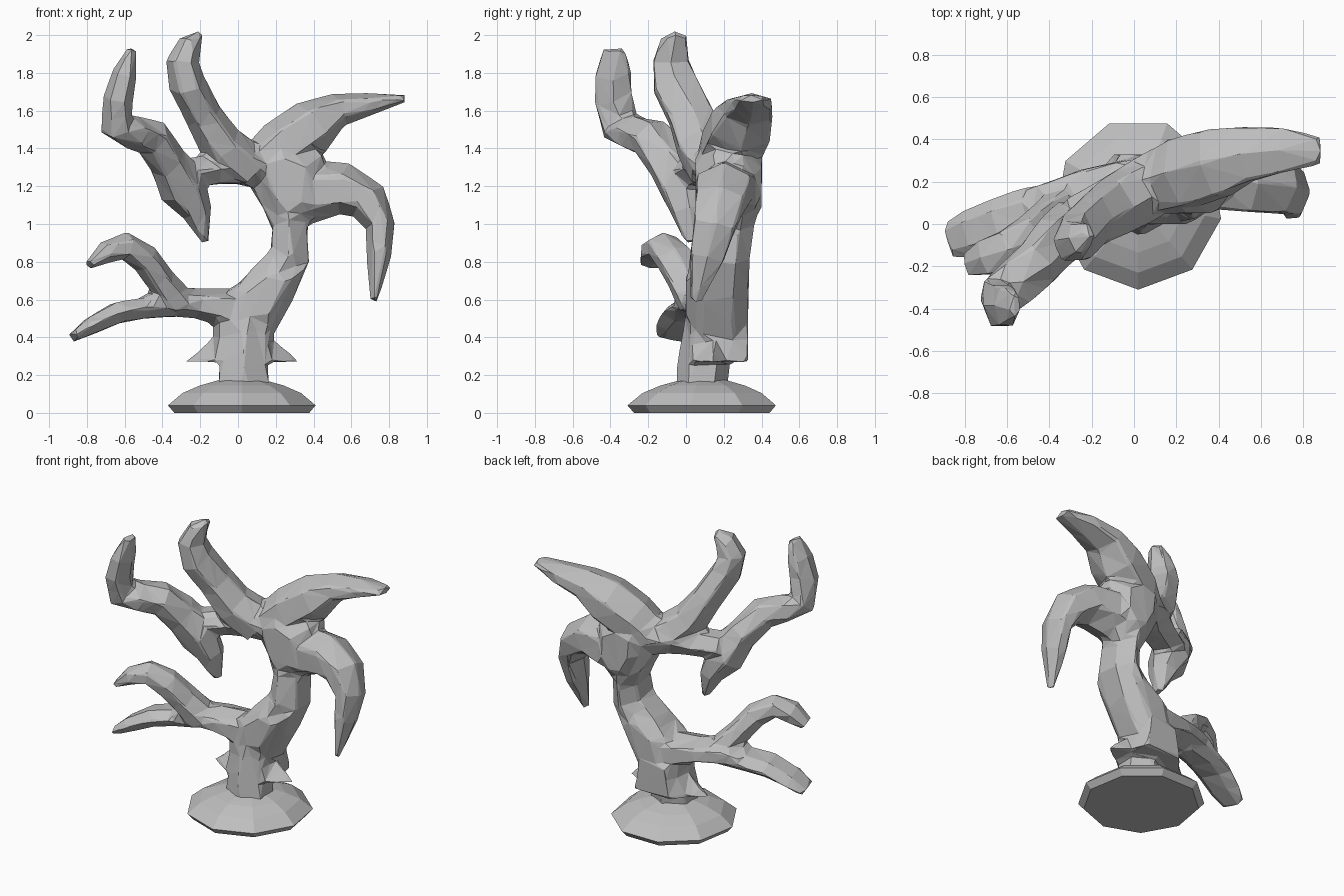
import bpy, bmesh, math
from mathutils import Vector

bark = bpy.data.materials.new("stone grey")
bark.diffuse_color = (0.52, 0.52, 0.52, 1)


def finish(name, bm):
    bmesh.ops.recalc_face_normals(bm, faces=bm.faces)
    mesh = bpy.data.meshes.new(name)
    bm.to_mesh(mesh)
    bm.free()
    mesh.materials.append(bark)
    obj = bpy.data.objects.new(name, mesh)
    bpy.context.collection.objects.link(obj)
    return obj


def skin(bm, rings):
    """Bridge successive rings of vertices and cap both ends."""
    faces = []
    for a, b in zip(rings, rings[1:]):
        n = len(a)
        for i in range(n):
            j = (i + 1) % n
            faces.append(bm.faces.new((a[i], a[j], b[j], b[i])))
    faces += [bm.faces.new(rings[0]), bm.faces.new(rings[-1])]
    bmesh.ops.triangulate(bm, faces=faces, quad_method='SHORT_EDGE')


def limb(bm, path, turned=False):
    """Six-sided limb; each point is x, y, z, half width in front view, half depth."""
    pts = [Vector(p[:3]) for p in path]
    fit = 1 / math.cos(math.pi / 6)
    wide, thick = (fit, 1) if turned else (1, fit)
    rings = []
    for k, p in enumerate(path):
        t = (pts[min(k + 1, len(pts) - 1)] - pts[max(k - 1, 0)]).normalized()
        across = t.cross(Vector((0, 1, 0))).normalized()
        deep = across.cross(t).normalized()
        ring = []
        for i in range(6):
            a = math.pi * i / 3 + (math.pi / 6 if turned else 0)
            ring.append(bm.verts.new(pts[k] + across * math.cos(a) * p[3] * wide
                                     + deep * math.sin(a) * p[4] * thick))
        rings.append(ring)
    skin(bm, rings)


def knot(bm, outline, y0, y1, bulge):
    """Convex swelling where limbs meet: front outline between two depths."""
    c = sum((Vector(p) for p in outline), Vector((0, 0))) / len(outline)
    verts = []
    for x, z in outline:
        sx, sz = c.x + (x - c.x) * 0.55, c.y + (z - c.y) * 0.55
        verts += [bm.verts.new((x, y, z)) for y in (y0 + bulge, y1 - bulge)]
        verts += [bm.verts.new((sx, y, sz)) for y in (y0, y1)]
    bmesh.ops.convex_hull(bm, input=verts)


# Round foot
bm = bmesh.new()
rings = []
for r, z in ((0.37, 0), (0.405, 0.04), (0.325, 0.105), (0.23, 0.145), (0.12, 0.175)):
    rings.append([bm.verts.new((0.02 + r * math.cos(a) * 0.98, 0.095 + r * math.sin(a), z))
                  for a in (math.radians(-90 + 40 * i) for i in range(9))])
skin(bm, rings)
finish("foot", bm)

tree = bmesh.new()

# Short stem between foot and trunk
limb(tree, [(0.03, 0.08, 0.14, 0.135, 0.14), (0.03, 0.095, 0.27, 0.125, 0.14),
            (0.04, 0.12, 0.42, 0.13, 0.14), (0.08, 0.15, 0.60, 0.13, 0.14)], True)

# Flared root skirt with pointed corners
outer = [(0.33, 0.14), (0.20, 0.22), (0.17, 0.33), (-0.10, 0.33), (-0.17, 0.24),
         (-0.29, 0.15), (-0.12, 0.03), (0.0, -0.02), (0.17, 0.02)]
upper = [(0.18, 0.15), (0.17, 0.24), (0.14, 0.33), (-0.07, 0.33), (-0.11, 0.25),
         (-0.13, 0.16), (-0.10, 0.05), (0.0, 0.0), (0.15, 0.02)]
skin(tree, [[tree.verts.new((x, y, z)) for x, y in loop]
            for loop, z in ((outer, 0.27), (upper, 0.40), (upper, 0.48))])

# Trunk sweeping up and over into the arch, with swellings at the forks
limb(tree, [(0.03, 0.165, 0.36, 0.12, 0.165), (0.07, 0.165, 0.48, 0.135, 0.165),
            (0.165, 0.17, 0.66, 0.14, 0.165), (0.275, 0.18, 0.83, 0.105, 0.165),
            (0.275, 0.20, 0.98, 0.09, 0.16), (0.25, 0.23, 1.14, 0.13, 0.175),
            (0.14, 0.21, 1.30, 0.12, 0.16), (0.0, 0.15, 1.325, 0.11, 0.14),
            (-0.13, 0.09, 1.285, 0.075, 0.12), (-0.28, 0.02, 1.27, 0.075, 0.11)], True)
knot(tree, [(-0.04, 0.65), (0.18, 0.82), (0.36, 0.77), (0.27, 0.6), (0.17, 0.42),
            (-0.09, 0.43)], 0.0, 0.33, 0.06)
knot(tree, [(0.07, 1.42), (0.22, 1.47), (0.45, 1.37), (0.46, 1.10), (0.35, 0.97), (0.19, 0.99),
            (0.09, 1.2)], 0.05, 0.40, 0.10)

# Low left branch and its two fingers
limb(tree, [(0.12, 0.17, 0.53, 0.12, 0.14), (-0.04, 0.16, 0.55, 0.11, 0.14),
            (-0.22, 0.13, 0.58, 0.08, 0.13), (-0.38, 0.08, 0.59, 0.08, 0.12),
            (-0.48, 0.05, 0.57, 0.06, 0.12)])
limb(tree, [(-0.34, 0.09, 0.57, 0.06, 0.11), (-0.50, 0.05, 0.555, 0.055, 0.13),
            (-0.64, 0.0, 0.53, 0.055, 0.13), (-0.78, -0.05, 0.46, 0.045, 0.12),
            (-0.875, -0.075, 0.40, 0.025, 0.09)], True)
limb(tree, [(-0.32, 0.07, 0.59, 0.09, 0.11), (-0.41, 0.01, 0.70, 0.08, 0.10),
            (-0.49, -0.06, 0.815, 0.08, 0.095), (-0.60, -0.12, 0.885, 0.075, 0.09),
            (-0.70, -0.16, 0.85, 0.06, 0.085), (-0.79, -0.19, 0.78, 0.025, 0.055)])

# Twisting left branch with its hanging spur
limb(tree, [(-0.172, 0.03, 0.90, 0.02, 0.035), (-0.215, 0.02, 1.06, 0.08, 0.09),
            (-0.29, -0.01, 1.19, 0.135, 0.12), (-0.37, -0.08, 1.33, 0.105, 0.12),
            (-0.46, -0.19, 1.46, 0.105, 0.105), (-0.56, -0.28, 1.485, 0.09, 0.11),
            (-0.645, -0.35, 1.52, 0.09, 0.10), (-0.635, -0.385, 1.66, 0.08, 0.10),
            (-0.60, -0.385, 1.80, 0.065, 0.095), (-0.56, -0.38, 1.93, 0.025, 0.055)])

# Tall branch
limb(tree, [(0.05, 0.16, 1.30, 0.13, 0.14), (-0.09, 0.08, 1.42, 0.12, 0.13),
            (-0.185, 0.02, 1.58, 0.10, 0.115), (-0.27, -0.06, 1.74, 0.10, 0.115),
            (-0.295, -0.08, 1.86, 0.09, 0.095), (-0.255, -0.065, 1.95, 0.065, 0.075),
            (-0.205, -0.03, 2.005, 0.018, 0.04)])

# Broad branch reaching up to the right
limb(tree, [(0.10, 0.19, 1.28, 0.14, 0.14), (0.23, 0.24, 1.41, 0.145, 0.16),
            (0.39, 0.29, 1.515, 0.15, 0.16), (0.53, 0.33, 1.605, 0.09, 0.13),
            (0.70, 0.35, 1.635, 0.06, 0.105), (0.885, 0.345, 1.665, 0.02, 0.065)])

# Drooping right claw
limb(tree, [(0.24, 0.22, 1.14, 0.16, 0.15), (0.40, 0.22, 1.17, 0.165, 0.15),
            (0.56, 0.20, 1.19, 0.14, 0.145), (0.69, 0.18, 1.12, 0.115, 0.13),
            (0.755, 0.15, 0.99, 0.08, 0.11), (0.745, 0.11, 0.82, 0.065, 0.09),
            (0.72, 0.05, 0.59, 0.018, 0.03)])

# Fuse the limbs into one faceted skin
body = finish("twisted_tree", tree)
fuse = body.modifiers.new("fuse", 'REMESH')
fuse.mode = 'VOXEL'
fuse.voxel_size = 0.016
soften = body.modifiers.new("soften", 'SMOOTH')
soften.factor = 0.5
soften.iterations = 5
facet = body.modifiers.new("facet", 'DECIMATE')
facet.ratio = 0.025
